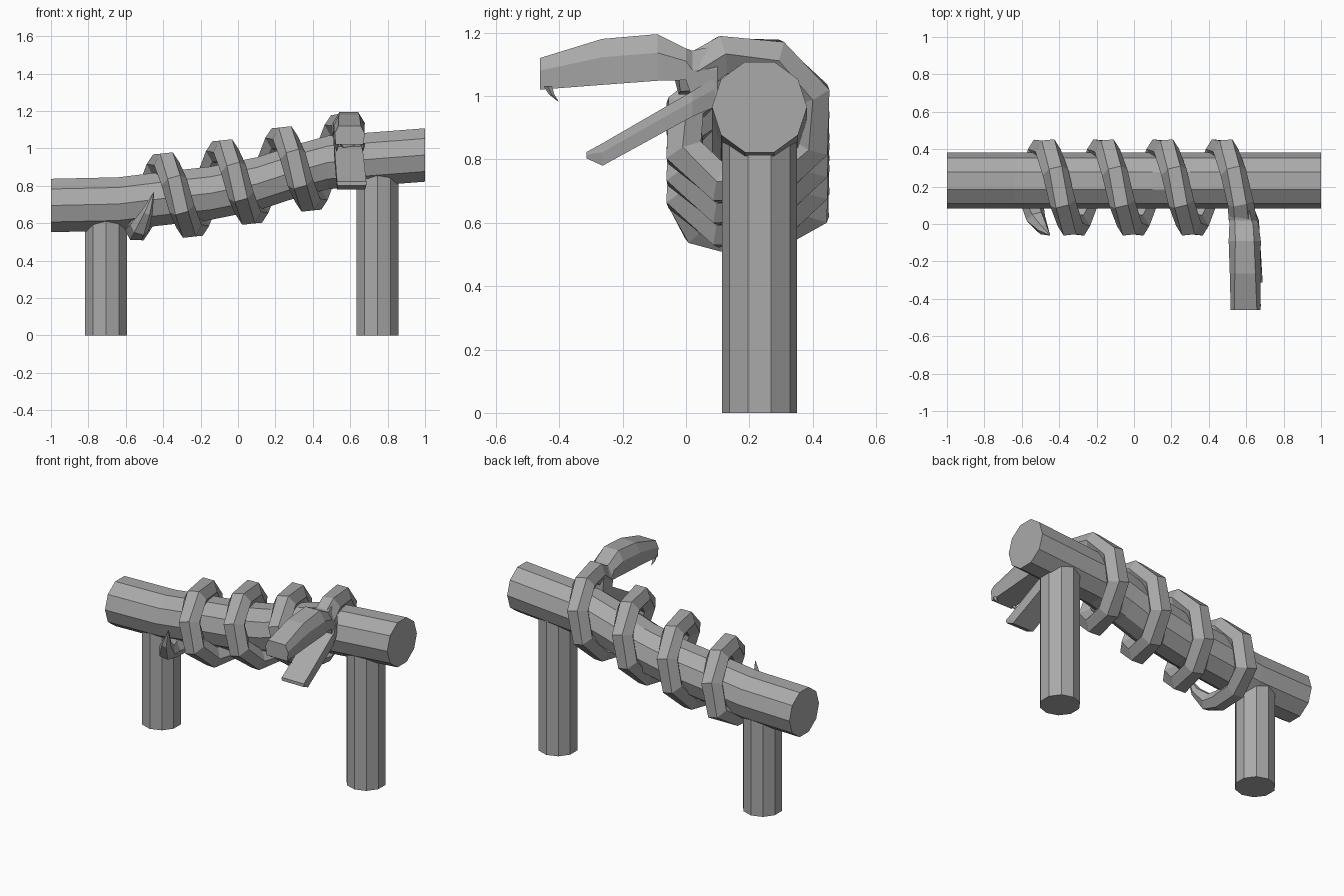
import bpy
import bmesh
from math import sin, cos, pi, radians
from mathutils import Vector

if "Cube" in bpy.data.objects:
    bpy.data.objects.remove(bpy.data.objects["Cube"], do_unlink=True)

GREY = bpy.data.materials.new("plain grey")
GREY.use_nodes = True
colour = (0.4, 0.4, 0.4, 1)
GREY.diffuse_color = colour
GREY.node_tree.nodes["Principled BSDF"].inputs["Base Color"].default_value = colour


def loft(name, rings):
    """Skin a list of equal-sized point rings and cap both ends."""
    bm = bmesh.new()
    loops = [[bm.verts.new(p) for p in ring] for ring in rings]
    n = len(loops[0])
    for a, b in zip(loops, loops[1:]):
        for i in range(n):
            j = (i + 1) % n
            bm.faces.new((a[i], a[j], b[j], b[i]))
    bm.faces.new(loops[0])
    bm.faces.new(loops[-1])
    bmesh.ops.recalc_face_normals(bm, faces=bm.faces)
    mesh = bpy.data.meshes.new(name)
    bm.to_mesh(mesh)
    bm.free()
    mesh.materials.append(GREY)
    obj = bpy.data.objects.new(name, mesh)
    bpy.context.collection.objects.link(obj)
    return obj


POLE_Y = 0.232


# Branch: ten-sided, upright sections along a gentle S-curve
def branch_ring(x, z, r=0.15, n=10):
    return [(x, POLE_Y + r * cos(2 * pi * i / n), z + r * sin(2 * pi * i / n))
            for i in range(n)]


branch_path = [(-1, 0.695), (-0.64, 0.703), (-0.42, 0.73), (-0.15, 0.76),
               (0.1, 0.81), (0.3, 0.875), (0.48, 0.925), (0.7, 0.942), (1, 0.965)]
loft("branch", [branch_ring(x, z) for x, z in branch_path])


# Two posts under the branch
def post(name, x, height, r=0.118, n=10):
    loft(name, [[(x + r * sin(2 * pi * i / n), POLE_Y + r * cos(2 * pi * i / n), z)
                 for i in range(n)] for z in (0, height)])


post("right_post", -0.705, 0.68)
post("left_post", 0.745, 0.93)


# Snake body: tapered tail, eight-sided coils, then the neck
def axis(x):
    return Vector((x, 0.195, 0.8215 + 0.22 * x))


def coil_point(deg):
    a = radians(deg)
    return axis(-0.48 + 0.317 * deg / 360) + Vector((0, 0.215 * cos(a), 0.195 * sin(a)))


tail = [(-0.45, -0.06, 0.765, 0.002), (-0.485, -0.03, 0.66, 0.03),
        (-0.525, 0.03, 0.58, 0.053), (-0.545, 0.11, 0.562, 0.06),
        (-0.535, 0.27, 0.565, 0.065)]
body = [(Vector(p[:3]), p[3]) for p in tail]
body += [(coil_point(-22.5 + 45 * k), 0.07) for k in range(28)]
body += [(Vector((0.58, 0.03, 1.07)), 0.075), (Vector((0.587, -0.03, 1.06)), 0.06)]


def tube(name, path, sides=6):
    rings = []
    for i, (p, r) in enumerate(path):
        before = path[max(i - 1, 0)][0]
        after = path[min(i + 1, len(path) - 1)][0]
        t = (after - before).normalized()
        out = p - axis(p.x)
        out = (out - t * out.dot(t)).normalized()
        side = t.cross(out)
        turns = [2 * pi * (k + 0.5) / sides for k in range(sides)]
        rings.append([p + r * (out * cos(a) + side * sin(a)) for a in turns])
    return loft(name, rings)


tube("snake_body", body)


# Head and jaw: six-point sections, wide low down and narrow on top
def head_ring(x, y, low, high, width, top):
    mid = low + (high - low) * 0.6
    half = [(width * 0.93, low), (width, mid), (top, high)]
    return ([(x + w, y, z) for w, z in half]
            + [(x - w, y, z) for w, z in reversed(half)])


loft("upper_head", [head_ring(*s) for s in (
    (0.575, 0.10, 0.97, 1.16, 0.06, 0.035),
    (0.583, 0.02, 0.99, 1.143, 0.075, 0.045),
    (0.588, 0.0, 1.05, 1.15, 0.078, 0.048),
    (0.592, -0.09, 1.048, 1.195, 0.086, 0.05),
    (0.594, -0.265, 1.035, 1.18, 0.082, 0.055),
    (0.597, -0.46, 1.02, 1.12, 0.08, 0.06))])

loft("lower_jaw", [head_ring(*s) for s in (
    (0.58, 0.09, 0.965, 1.06, 0.06, 0.055),
    (0.59, 0.02, 0.935, 1.015, 0.078, 0.075),
    (0.605, -0.263, 0.78, 0.851, 0.08, 0.078),
    (0.608, -0.314, 0.803, 0.823, 0.08, 0.078))])

# Pair of fangs curving back from the snout
for name, x in (("right_fang", 0.527), ("left_fang", 0.667)):
    loft(name, [[(x + r * cos(2 * pi * i / 5), y + r * sin(2 * pi * i / 5), z)
                 for i in range(5)]
                for y, z, r in ((-0.436, 1.03, 0.014), (-0.424, 1.005, 0.009),
                                (-0.403, 0.983, 0.001))])
